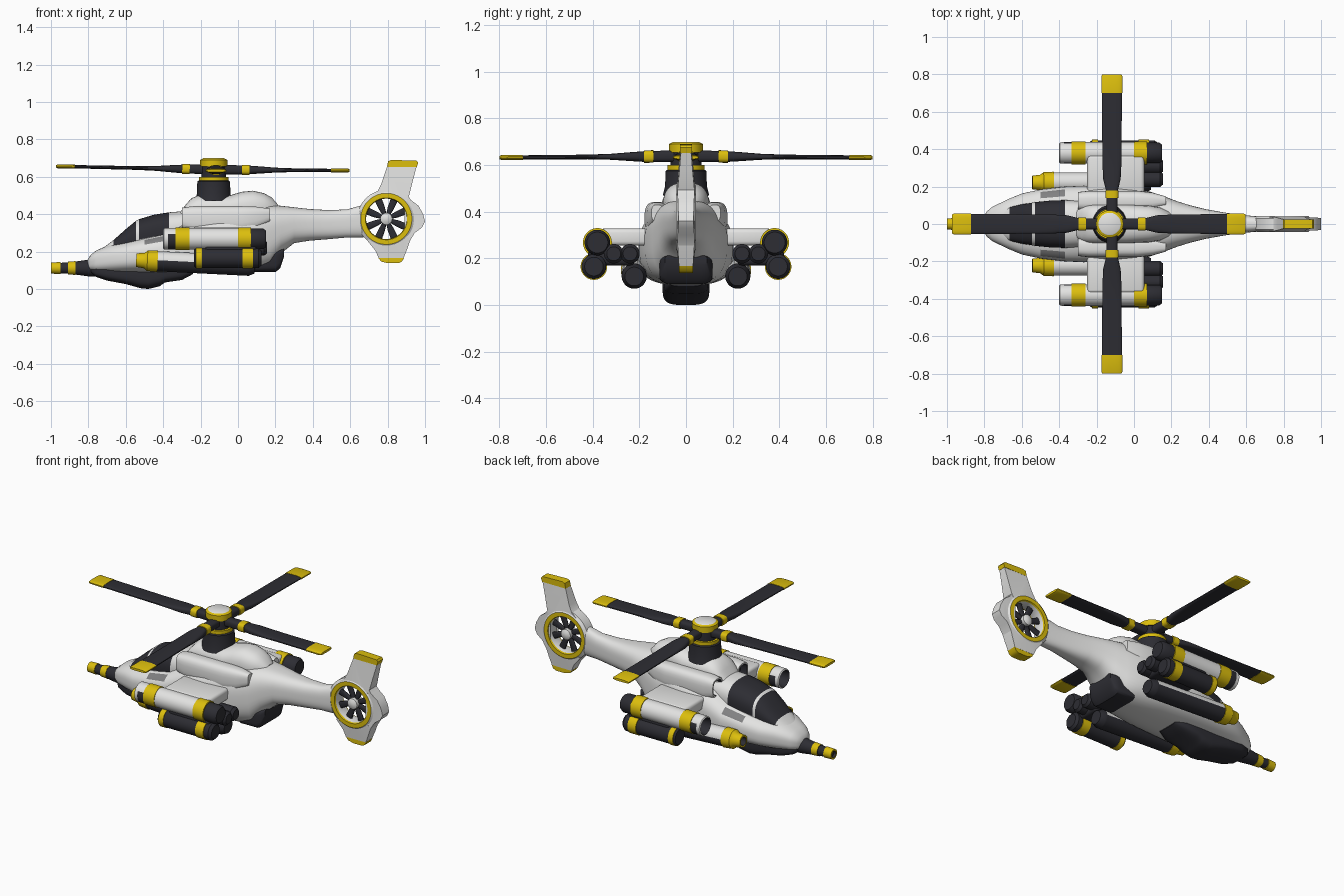
import bpy, bmesh, math
from mathutils import Matrix, Vector

if "Cube" in bpy.data.objects:
    bpy.data.objects.remove(bpy.data.objects["Cube"])

def material(name, rgb):
    m = bpy.data.materials.new(name)
    m.diffuse_color = (*rgb, 1)
    m.use_nodes = True
    m.node_tree.nodes["Principled BSDF"].inputs["Base Color"].default_value = m.diffuse_color
    return m

MATS = [material("white", (0.77, 0.77, 0.76)), material("dark", (0.026, 0.026, 0.033)),
        material("yellow", (0.72, 0.52, 0.004)), material("grey", (0.22, 0.22, 0.225))]
W, D, Y, G = range(4)
ID = Matrix.Identity(4)
T = Matrix.Translation
ALONG_Y = Matrix.Rotation(math.pi / 2, 4, 'Z')
ALONG_Z = Matrix.Rotation(-math.pi / 2, 4, 'Y')

def finish(name, bm, matrix=ID, angle=35):
    bmesh.ops.recalc_face_normals(bm, faces=bm.faces[:])
    bm.transform(matrix)
    me = bpy.data.meshes.new(name)
    bm.to_mesh(me)
    bm.free()
    for m in MATS:
        me.materials.append(m)
    me.shade_smooth()
    me.set_sharp_from_angle(angle=math.radians(angle))
    ob = bpy.data.objects.new(name, me)
    bpy.context.collection.objects.link(ob)
    return ob

def loft(name, sections, mats=W, e=2.0, n=32, matrix=ID, closed=False, rule=None):
    """Skin superellipse sections (x, z_bottom, z_top, half_width)."""
    bm = bmesh.new()
    rings = []
    for x, zb, zt, w in sections:
        ring = []
        for i in range(n):
            a = 2 * math.pi * (i + 0.5) / n
            c, s = math.cos(a), math.sin(a)
            y = w * math.copysign(abs(c) ** (2 / e), c)
            z = (zb + zt) / 2 + (zt - zb) / 2 * math.copysign(abs(s) ** (2 / e), s)
            ring.append(bm.verts.new((x, y, z)))
        rings.append(ring)
    k = len(rings)
    if isinstance(mats, int):
        mats = [mats] * k
    for j in range(k if closed else k - 1):
        a, b = rings[j], rings[(j + 1) % k]
        for i in range(n):
            f = bm.faces.new((a[i], a[(i + 1) % n], b[(i + 1) % n], b[i]))
            f.material_index = mats[j]
    if not closed:
        bm.faces.new(rings[0]).material_index = mats[0]
        bm.faces.new(rings[-1]).material_index = mats[k - 2]
    if rule:
        for f in bm.faces:
            m = rule(f.calc_center_median())
            f.material_index = f.material_index if m is None else m
    return finish(name, bm, matrix)

def lathe(name, profile, mats, matrix=ID, n=32, closed=False, rule=None):
    return loft(name, [(t, -r, r, r) for t, r in profile], mats, 2, n, matrix, closed, rule)

def box(name, lo, hi, mat, bevel=0.015, matrix=ID):
    bm = bmesh.new()
    lo, hi = Vector(lo), Vector(hi)
    bmesh.ops.create_cube(bm, size=1, matrix=T((lo + hi) / 2) @ Matrix.Diagonal((*(hi - lo), 1)))
    bmesh.ops.bevel(bm, geom=bm.edges[:], offset=bevel, segments=3, profile=0.5, affect='EDGES')
    for f in bm.faces:
        f.material_index = mat
    return finish(name, bm, matrix, 50)

def plate(name, pts, half, mat):
    """Upright plate from an (x, z) outline; half(x, z) is its half thickness."""
    bm = bmesh.new()
    a = [bm.verts.new((x, -half(x, z), z)) for x, z in pts]
    b = [bm.verts.new((x, half(x, z), z)) for x, z in pts]
    for i in range(len(pts)):
        j = (i + 1) % len(pts)
        bm.faces.new((a[i], a[j], b[j], b[i]))
    caps = [bm.faces.new(a), bm.faces.new(b[::-1])]
    bmesh.ops.triangulate(bm, faces=caps)
    for f in bm.faces:
        f.material_index = mat
    return finish(name, bm)

# Hull and tail boom, with small grey vents on the shoulders
def hull_rule(c):
    return G if -0.5 < c.x < -0.37 and 0.135 < abs(c.y) < 0.178 and c.z > 0.22 else W
loft("hull", [(-.805, .11, .155, .03), (-.79, .10, .18, .065), (-.76, .09, .205, .09),
              (-.68, .085, .24, .13), (-.6, .085, .255, .163), (-.5, .085, .28, .185),
              (-.37, .085, .31, .2), (-.27, .085, .37, .205), (-.1, .085, .41, .2),
              (.08, .09, .435, .175), (.17, .11, .45, .145), (.23, .19, .445, .122),
              (.3, .245, .437, .1), (.38, .258, .428, .08), (.48, .266, .422, .062),
              (.58, .275, .425, .048), (.67, .275, .45, .04)],
     e=2.8, n=48, rule=hull_rule)

# Canopy with wrap-round window panels
def canopy_rule(c):
    pane = -.665 < c.x < -.545 or -.53 < c.x < -.37
    return D if pane and c.z > (.235 if c.x < -.54 else .27) else W
loft("canopy", [(-.74, .16, .205, .05), (-.665, .18, .262, .09), (-.6, .18, .32, .105),
                (-.545, .18, .365, .114), (-.53, .18, .373, .117), (-.45, .19, .397, .125),
                (-.37, .2, .41, .128), (-.24, .22, .42, .12)], e=2.6, n=48, rule=canopy_rule)

# Engine cowl with rear hump
loft("engine_cowl", [(-.31, .38, .41, .07), (-.28, .36, .45, .09), (-.25, .34, .485, .1),
                     (-.21, .33, .502, .105), (-.04, .33, .502, .105), (.02, .33, .52, .1),
                     (.08, .33, .526, .098), (.14, .33, .512, .088), (.18, .35, .49, .07),
                     (.215, .37, .45, .045)], e=2.5)
# Belly turret fairing and rear belly block
loft("belly_turret", [(-.79, .09, .12, .04), (-.76, .065, .13, .075), (-.7, .045, .14, .095),
                      (-.6, .026, .14, .1), (-.52, .004, .14, .1), (-.48, 0, .14, .1),
                      (-.42, .014, .14, .1), (-.39, .035, .13, .1), (-.3, .048, .13, .095),
                      (-.24, .08, .12, .07)], D, e=3.5)
loft("rear_belly_block", [(.07, .1, .2, .1), (.09, .09, .21, .115), (.2, .09, .215, .113),
                          (.225, .11, .215, .105), (.245, .17, .215, .09)], D, e=5)

# Nose gun
lathe("nose_gun", [(-.99, .014), (-1, .02), (-1, .03), (-.95, .032), (-.95, .028), (-.91, .03),
                   (-.91, .034), (-.87, .037), (-.87, .035), (-.79, .046), (-.74, .046)],
      [D, Y, Y, Y, D, D, Y, Y, D, D], T((0, 0, .112)))

# Two-tone parts of the pods
def tip_rule(c):
    return D if -.38 < c.x < -.337 and c.z < .03 else None
def inner_rule(c):
    return W if -.43 < c.x < .05 and c.z > .01 else None

# Side parts, mirrored
for s, side in ((-1, "left"), (1, "right")):
    # Engine nacelle with dark intake
    loft(side + "_nacelle", [(-.26, .345, .415, .03), (-.3, .335, .425, .04), (-.3, .325, .435, .048),
                             (-.24, .3, .443, .055), (.02, .3, .443, .055), (.1, .32, .44, .045),
                             (.17, .36, .43, .025)], [D, W, W, W, W, W], 3, 24, T((0, s * .123, 0)))
    # Stub wing
    box(side + "_stub_wing", (-.25, s * .26 - .11, .255), (.055, s * .26 + .11, .328), W, .018)
    # Wing tip pod, hollow at the front
    lathe(side + "_tip_pod", [(-.33, .04), (-.385, .045), (-.4, .05), (-.395, .057), (-.375, .058),
                              (-.335, .058), (-.335, .061), (-.26, .061), (-.26, .058), (0, .058),
                              (0, .062), (.07, .062), (.07, .055), (.135, .055), (.15, .045)],
          [D, D, W, W, W, Y, Y, Y, W, Y, Y, Y, D, D], T((0, s * .38, .268)), rule=tip_rule)
    # Lower rocket pod
    lathe(side + "_lower_pod", [(-.235, .045), (-.225, .053), (-.225, .056), (-.192, .056),
                                (-.192, .053), (.025, .053), (.025, .057), (.08, .057), (.08, .053),
                                (.11, .053), (.125, .04)],
          [D, Y, Y, Y, D, Y, Y, Y, D, D], T((0, s * .395, .165)))
    # Long inner pod with yellow nose, slightly nose up
    lathe(side + "_inner_pod", [(-.51, .02), (-.545, .026), (-.545, .036), (-.5, .042), (-.485, .055),
                                (-.43, .058), (-.43, .054), (.05, .054), (.06, .054), (.09, .04)],
          [D, Y, Y, Y, Y, Y, D, D, D], T((0, s * .222, .127)) @ Matrix.Rotation(.05, 4, 'Y'),
          rule=inner_rule)
    # Exhausts and mount behind the wing
    for i, y in enumerate((.24, .31)):
        lathe(f"{side}_exhaust_{i + 1}", [(-.1, .03), (.03, .042), (.14, .042), (.155, .03)], D,
              T((0, s * y, .22)), 20)
    box(side + "_pod_mount", (-.18, s * .32 - .1, .17), (.1, s * .32 + .1, .24), D, .02)

# Rotor mast and hub
HX = -.118
lathe("rotor_hub", [(.47, .1), (.51, .09), (.575, .088), (.58, .08), (.6, .08), (.6, .066),
                    (.655, .066), (.655, .073), (.69, .073), (.697, .06), (.7, .055)],
      [D, D, D, Y, Y, D, D, Y, Y, W], T((HX - .012, 0, 0)) @ ALONG_Z)

# Rotor blades: collar, paddle, yellow tip
for i, length in enumerate((.715, .8, .855, .8)):
    tip = length - .1
    secs = [(.03, .026, .03), (.14, .024, .03), (.14, .027, .036), (.18, .027, .036), (.18, .023, .032),
            (.24, .019, .047), (.32, .013, .051), (.42, .01, .052), (tip, .009, .054),
            (tip, .011, .056), (length - .01, .011, .056), (length, .007, .052)]
    tilt = Matrix.Rotation(math.radians(-1.2 if i == 2 else .4), 4, 'Y')
    loft(f"rotor_blade_{i + 1}", [(x, -t, t, w) for x, t, w in secs],
         [D, Y, Y, Y, D, D, D, D, Y, Y, Y], 3, 20,
         T((HX, 0, .638)) @ Matrix.Rotation(i * math.pi / 2, 4, 'Z') @ tilt)

# Tail fan housing with yellow rim
FX, FZ = .793, .375
FAN = T((FX, 0, FZ))
lathe("tail_fan_ring", [(-.034, .108), (-.043, .112), (-.043, .137), (-.04, .141), (-.03, .155),
                        (.03, .155), (.04, .141), (.043, .137), (.043, .112), (.034, .108)],
      [Y, Y, W, W, W, W, W, Y, Y, W], FAN @ ALONG_Y, 48, True)

# Tail fan
lathe("tail_fan_hub", [(-.04, .015), (-.03, .032), (.03, .032), (.04, .015)], W, FAN @ ALONG_Y, 24)
for i in range(8):
    turn = Matrix.Rotation(math.pi / 4 * i + .39, 4, 'Y')
    loft(f"tail_fan_blade_{i + 1}", [(.02, -.01, .01, .012), (.06, -.017, .017, .01), (.11, -.02, .02, .008)],
         D, 3, 12, FAN @ turn)

# Fins around the fan: upper, rear and lower, with yellow tips
def arc(a0, a1, r=.138):
    return [(FX + r * math.cos(math.radians(a0 + (a1 - a0) * i / 8)),
             FZ + r * math.sin(math.radians(a0 + (a1 - a0) * i / 8))) for i in range(9)]
def thick(x, z):
    return max(.022, .039 - .1 * max(0, math.hypot(x - FX, z - FZ) - .14))
plate("upper_fin", [(.715, .497), (.745, .52), (.765, .56), (.797, .655), (.955, .655), (.935, .58), (.915, .5)]
      + arc(40, 125), thick, W)
plate("upper_fin_tip", [(.796, .653), (.803, .683), (.82, .69), (.955, .686), (.963, .675), (.956, .653)],
      lambda x, z: .025, Y)
plate("rear_fin", [(.905, .505), (.925, .475), (.965, .445), (.99, .4), (1, .36), (.985, .33), (.945, .3), (.915, .25)]
      + arc(-45, 45), thick, W)
plate("lower_fin", [(.92, .26), (.905, .215), (.885, .165), (.752, .165), (.735, .205), (.69, .26)]
      + arc(-130, -40), thick, W)
plate("lower_fin_tip", [(.75, .167), (.765, .147), (.80, .138), (.86, .138), (.877, .147), (.888, .167)],
      lambda x, z: .03, Y)
